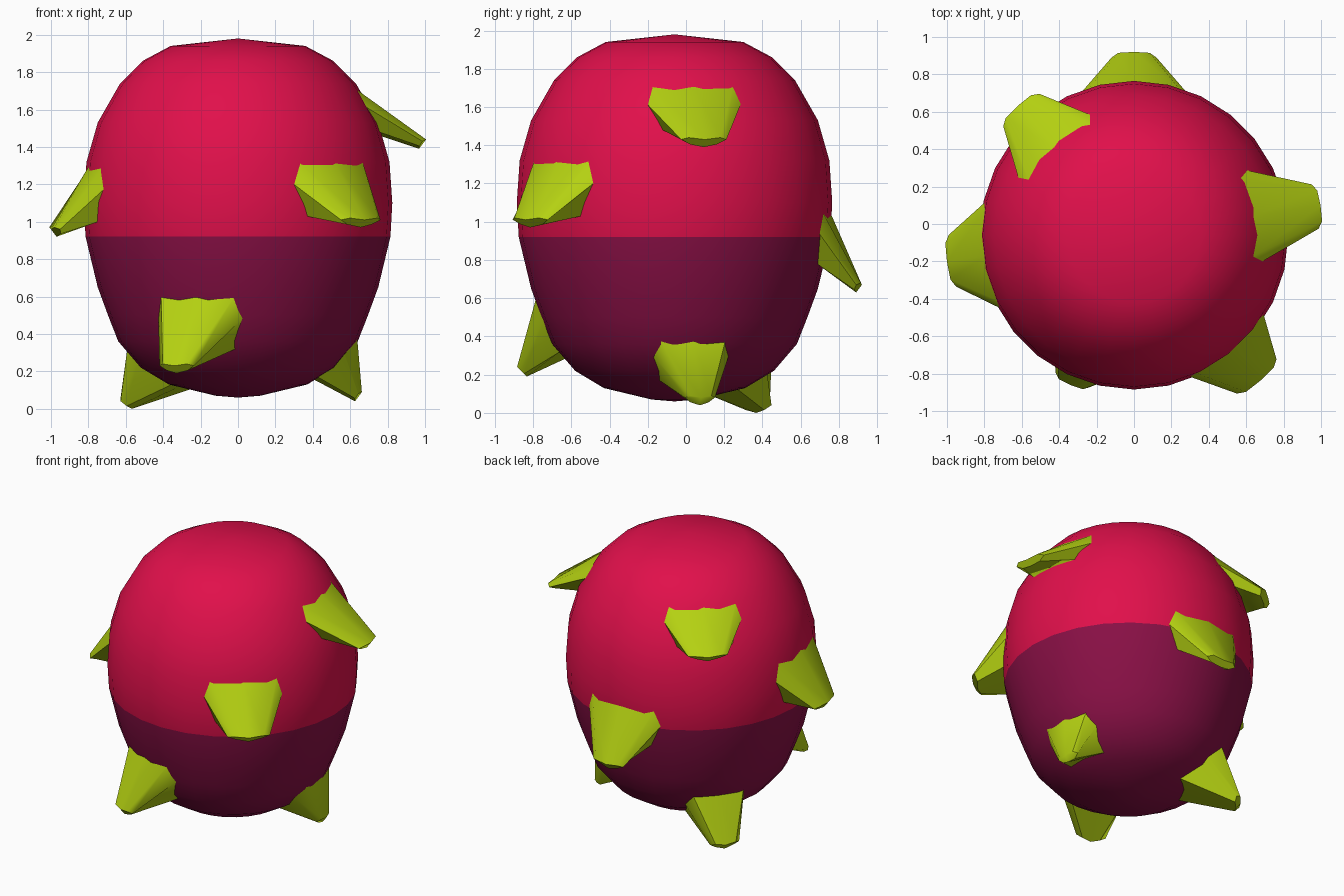
import bpy, bmesh, math
from mathutils import Vector

if "Cube" in bpy.data.objects:
    bpy.data.objects.remove(bpy.data.objects["Cube"])


def material(name, rgb):
    m = bpy.data.materials.new(name)
    m.diffuse_color = (*rgb, 1)
    m.use_nodes = True
    m.node_tree.nodes["Principled BSDF"].inputs["Base Color"].default_value = m.diffuse_color
    return m


MAGENTA = material("magenta", (0.75, 0.005, 0.07))
PURPLE = material("dark purple", (0.25, 0.005, 0.06))
LIME = material("lime green", (0.46, 0.64, 0.006))

CENTRE = Vector((0, -0.06, 0))
SPLIT = 0.92
# body profile: height, radius
PROFILE = [(0.06, 0), (0.07, 0.12), (0.13, 0.37), (0.22, 0.52), (0.36, 0.64),
           (0.5, 0.695), (0.65, 0.75), (SPLIT, 0.815), (1.1, 0.825), (1.32, 0.81),
           (1.53, 0.75), (1.74, 0.63), (1.86, 0.51), (1.94, 0.36), (1.98, 0)]


def body_radius(z):
    for (z0, r0), (z1, r1) in zip(PROFILE, PROFILE[1:]):
        if z <= z1:
            return r0 + (r1 - r0) * max(0, z - z0) / (z1 - z0)
    return 0


def finish(bm, name, mats, angle):
    bmesh.ops.recalc_face_normals(bm, faces=bm.faces)
    me = bpy.data.meshes.new(name)
    bm.to_mesh(me)
    bm.free()
    for m in mats:
        me.materials.append(m)
    ob = bpy.data.objects.new(name, me)
    bpy.context.collection.objects.link(ob)
    bpy.ops.object.select_all(action='DESELECT')
    ob.select_set(True)
    bpy.context.view_layer.objects.active = ob
    bpy.ops.object.shade_smooth_by_angle(angle=math.radians(angle))


# egg-shaped body, coloured by height
bm = bmesh.new()
verts = [bm.verts.new(CENTRE + Vector((r, 0, z))) for z, r in PROFILE]
edges = [bm.edges.new(p) for p in zip(verts, verts[1:])]
bmesh.ops.spin(bm, geom=verts + edges, cent=CENTRE, axis=(0, 0, 1),
               angle=math.tau, steps=28, use_duplicate=False)
bmesh.ops.remove_doubles(bm, verts=bm.verts, dist=0.0005)
for f in bm.faces:
    f.material_index = 0 if f.calc_center_median().z > SPLIT else 1
finish(bm, "body", [MAGENTA, PURPLE], 60)


# drooping scale: ring on the body lofted to a thin tip
def scale(name, base_az, tip_az, z_top, z_bot, half_w, tip_r, tip_z, tip_w):
    def frame(deg):
        a = math.radians(deg)
        return (Vector((math.cos(a), math.sin(a), 0)),
                Vector((-math.sin(a), math.cos(a), 0)))

    bm = bmesh.new()
    out, side = frame(base_az)
    base = []
    for s, k in [(-.86, 0), (0, 0), (.86, 0), (1, .4), (.72, 1), (0, 1), (-.72, 1), (-1, .4)]:
        z = z_top + (z_bot - z_top) * k
        t = s * half_w
        r = body_radius(z) * 0.99
        n = math.sqrt(max(r * r - t * t, 0.01))
        base.append(bm.verts.new(CENTRE + out * n + side * t + Vector((0, 0, z))))
    out, side = frame(tip_az)
    tip = []
    for s, dr, dz in [(-.7, -.005, .05), (0, 0, .04), (.7, -.005, .05), (1, -.03, .04),
                      (.6, -.04, .015), (0, -.03, 0), (-.6, -.04, .015), (-1, -.03, .04)]:
        tip.append(bm.verts.new(CENTRE + out * (tip_r + dr) + side * s * tip_w
                                + Vector((0, 0, tip_z + dz))))
    for i in range(8):
        j = (i + 1) % 8
        bm.faces.new((base[i], base[j], tip[j], tip[i]))
    bm.faces.new(tip)
    bm.faces.new(base[::-1])
    finish(bm, name, [LIME], 50)


scale("front_right_scale", -50, -49, 1.32, 1.03, 0.26, 1.03, 0.97, 0.14)
scale("left_scale", 188, 188, 1.30, 1.00, 0.29, 1.01, 0.92, 0.14)
scale("front_lower_scale", 252, 247, 0.60, 0.32, 0.24, 0.87, 0.19, 0.10)
scale("right_upper_scale", 9, 9, 1.71, 1.48, 0.25, 1.01, 1.39, 0.12)
scale("back_scale", 90, 90, 1.05, 0.78, 0.29, 0.98, 0.63, 0.12)
scale("back_left_upper_scale", 132, 132, 1.73, 1.50, 0.26, 0.93, 1.46, 0.13)
scale("back_left_lower_scale", 142, 143, 0.36, 0.13, 0.20, 0.74, 0.00, 0.10)
scale("right_lower_scale", 9, 12, 0.38, 0.17, 0.20, 0.67, 0.04, 0.08)
